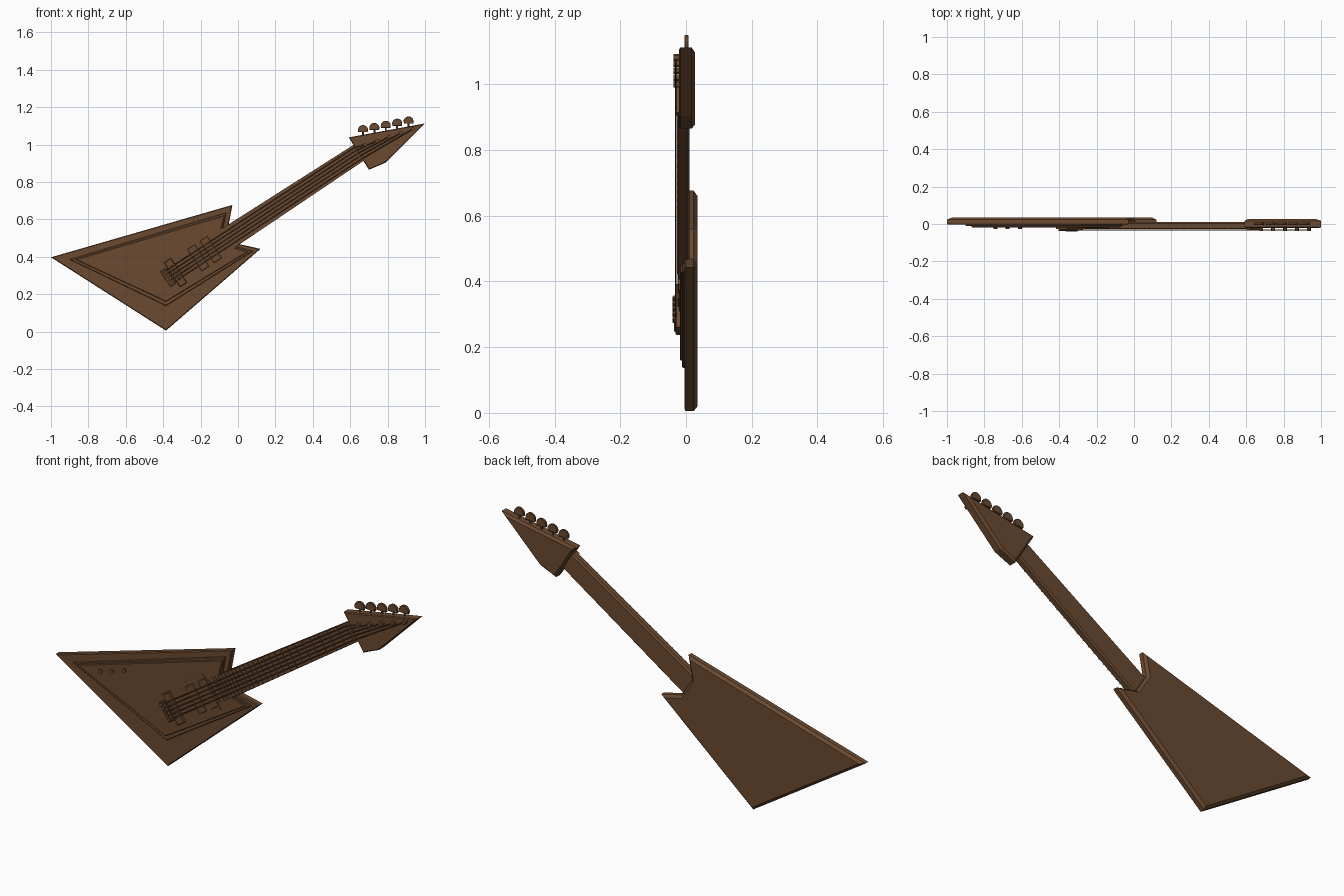
import bpy, bmesh, math
from mathutils import Vector, Matrix

if "Cube" in bpy.data.objects:
    bpy.data.objects.remove(bpy.data.objects["Cube"])

brown = bpy.data.materials.new("walnut brown")
brown.use_nodes = True
COLOR = (0.145, 0.068, 0.03, 1)
brown.diffuse_color = COLOR
brown.node_tree.nodes["Principled BSDF"].inputs["Base Color"].default_value = COLOR

ANGLE = math.radians(33.2)
BRIDGE = Vector((-0.334, 0.315))
ALONG = Vector((math.cos(ANGLE), math.sin(ANGLE)))
ACROSS = Vector((-ALONG.y, ALONG.x))


def on_neck(u, v):
    """Front-plane point from distance along and across the neck line."""
    return BRIDGE + ALONG * u + ACROSS * v


def finish(name, bm, smooth=False):
    bmesh.ops.recalc_face_normals(bm, faces=bm.faces)
    mesh = bpy.data.meshes.new(name)
    bm.to_mesh(mesh)
    bm.free()
    mesh.materials.append(brown)
    ob = bpy.data.objects.new(name, mesh)
    bpy.context.collection.objects.link(ob)
    if smooth:
        bpy.ops.object.select_all(action='DESELECT')
        ob.select_set(True)
        bpy.context.view_layer.objects.active = ob
        bpy.ops.object.shade_smooth_by_angle()
    return ob


def plate(name, outline, front, back, front_bevel=0, back_bevel=0):
    """Slab with an outline in the front plane and chamfered rims."""
    bm = bmesh.new()
    face = bm.faces.new([bm.verts.new((p[0], front, p[1])) for p in outline])
    out = bmesh.ops.extrude_face_region(bm, geom=[face], use_keep_orig=True)
    for v in out["geom"]:
        if isinstance(v, bmesh.types.BMVert):
            v.co.y = back
    for y, width in ((front, front_bevel), (back, back_bevel)):
        if width:
            rim = [e for e in bm.edges if all(abs(v.co.y - y) < 1e-5 for v in e.verts)]
            bmesh.ops.bevel(bm, geom=rim, offset=width, segments=1,
                            affect='EDGES', clamp_overlap=True)
    return finish(name, bm)


def neck_block(name, u0, u1, half0, half1, front, back, fb=0, bb=0):
    """Straight or tapered slab lying along the neck line."""
    pts = [on_neck(u0, -half0), on_neck(u1, -half1), on_neck(u1, half1), on_neck(u0, half0)]
    return plate(name, pts, front, back, fb, bb)


def rod(name, a, b, radius, sides=8):
    a, b = Vector(a), Vector(b)
    d = b - a
    bm = bmesh.new()
    mat = Matrix.Translation((a + b) / 2) @ d.to_track_quat('Z', 'Y').to_matrix().to_4x4()
    bmesh.ops.create_cone(bm, cap_ends=True, segments=sides, radius1=radius,
                          radius2=radius, depth=d.length, matrix=mat)
    return finish(name, bm, True)


def at(p, y):
    return (p[0], y, p[1])


# Angular body with a notch for the neck
plate("body", [(-1, .397), (-.03, .677), (-.052, .56), (.005, .468), (.12, .442), (-.385, .005)],
      -.004, .035, .004, .012)

# Two stepped layers of the face plate
plate("face_plate_base", [(-.9, .385), (-.062, .637), (-.08, .55), (-.02, .458), (.08, .43), (-.385, .137)],
      -.012, -.002, .003)
plate("face_plate", [(-.87, .385), (-.07, .622), (-.09, .55), (-.025, .45), (.055, .427), (-.385, .16)],
      -.019, -.01, .003)

# Neck and fingerboard
neck_block("neck", .27, 1.2, .062, .05, -.018, .010, 0, .007)
neck_block("fingerboard", .27, 1.165, .06, .049, -.024, -.017)
for i in range(1, 25):
    u = 1.16 * 2 ** (-i / 12)
    half = .063 - .012 * u
    neck_block(f"fret_{i}", u - .003, u + .003, half, half, -.027, -.022)
neck_block("nut", 1.155, 1.172, .05, .05, -.03, -.017)

# Headstock
plate("headstock", [(.592, 1.038), (1, 1.113), (.787, .902), (.7, .865)], -.021, .027, .004, .01)

# Pickups on a cross-shaped mount
neck_block("pickup_mount", .125, .245, .09, .09, -.022, -.017)
neck_block("pickup_mount_wide", .1, .262, .055, .055, -.023, -.017)
for i, u in enumerate((.145, .225)):
    neck_block(f"pickup_{i + 1}", u - .024, u + .024, .07, .07, -.026, -.017, .002)

# Bridge
neck_block("bridge", -.022, .022, .078, .078, -.032, -.017, .003)
neck_block("tailpiece", -.065, -.03, .05, .05, -.028, -.017, .002)

# Strings, saddles, posts and tuning keys
STRINGS = 5
for i in range(STRINGS):
    t = i / (STRINGS - 1)
    v = (.5 - t) * .076
    post = Vector((.68, 1.0)).lerp(Vector((.935, 1.083)), t)
    tail, nut = on_neck(-.05, v), on_neck(1.163, v * .95)
    rod(f"string_{i + 1}", at(tail, -.031), at(nut, -.031), .0028, 6)
    rod(f"string_end_{i + 1}", at(nut, -.031), at(post, -.031), .0028, 6)
    rod(f"saddle_{i + 1}", at(on_neck(-.012, v), -.036), at(on_neck(.012, v), -.036), .005)
    rod(f"string_anchor_{i + 1}", at(tail, -.037), at(tail, -.02), .008, 10)
    rod(f"tuning_post_{i + 1}", at(post, -.038), at(post, -.015), .01, 12)
    key = Vector((.668, 1.073)).lerp(Vector((.912, 1.119)), t)
    rod(f"key_stem_{i + 1}", at(key - Vector((0, .06)), .002), at(key, .002), .005)
    # Thin domed key with a flat lower edge
    arc = [math.radians(-25 + 230 * k / 12) for k in range(13)]
    dome = [key + Vector((.027 * math.cos(a), .027 * math.sin(a) + .004)) for a in arc]
    plate(f"tuning_key_{i + 1}", dome, -.005, .008, .002, .002)

# Control knobs
for i, p in enumerate(((-.74, .388), (-.676, .405), (-.61, .425))):
    rod(f"control_knob_{i + 1}", at(p, -.026), at(p, -.015), .011, 12)
